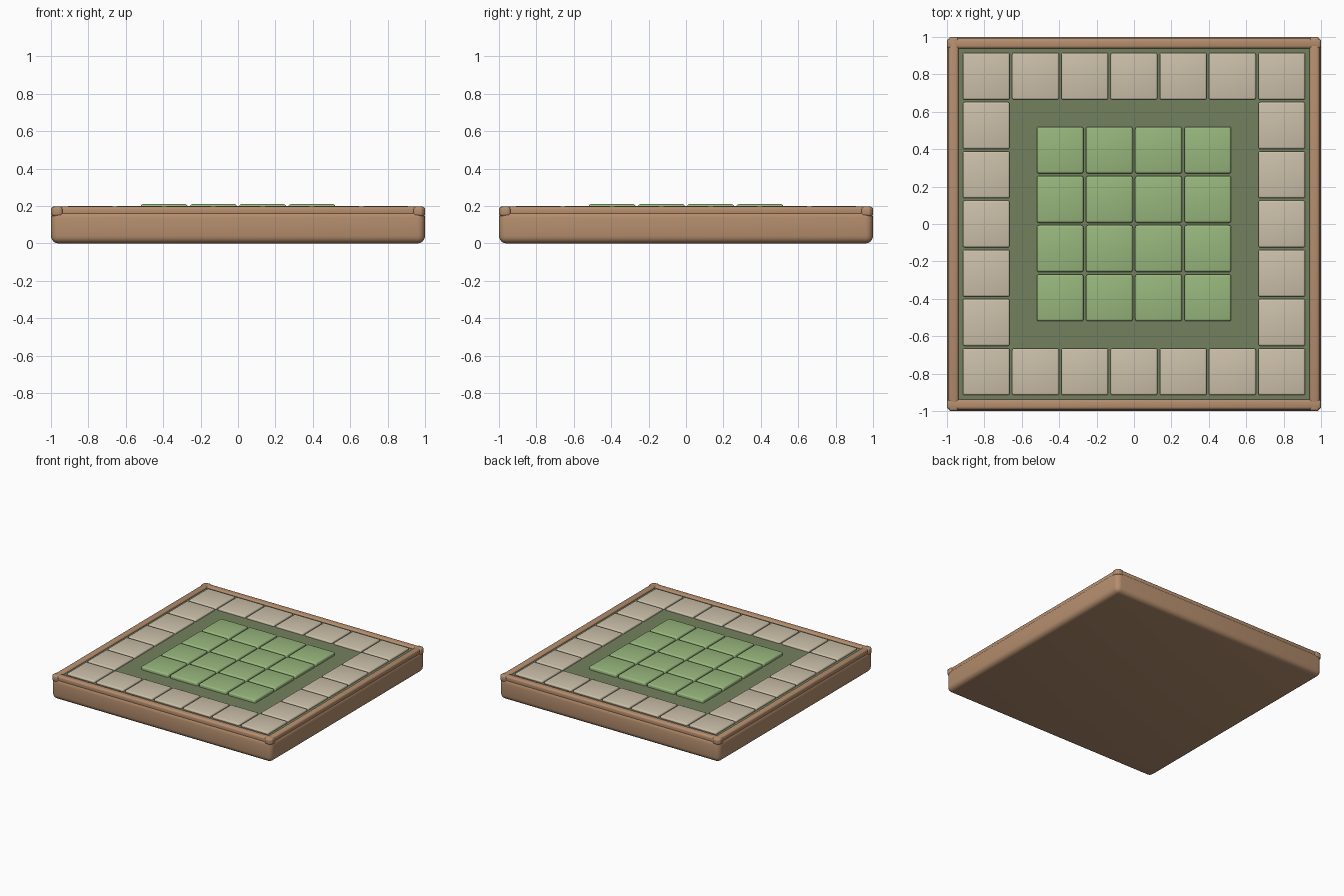
import bpy, math

if "Cube" in bpy.data.objects:
    bpy.data.objects.remove(bpy.data.objects["Cube"])


def material(name, rgb):
    m = bpy.data.materials.new(name)
    lin = [((c / 255 + 0.055) / 1.055) ** 2.4 for c in rgb]
    m.diffuse_color = (*lin, 1)
    m.use_nodes = True
    m.node_tree.nodes["Principled BSDF"].inputs["Base Color"].default_value = m.diffuse_color
    return m


wood = material("brown_wood", (181, 142, 110))
moss = material("dark_green", (114, 128, 94))
stone = material("cream_stone", (204, 192, 170))
grass = material("light_green", (152, 183, 125))


def block(name, x, y, z0, z1, sx, sy, mat, bevel, segments=3):
    """Rounded box centred on x, y between heights z0 and z1."""
    bpy.ops.mesh.primitive_cube_add(size=1, location=(x, y, (z0 + z1) / 2))
    ob = bpy.context.object
    ob.name = name
    ob.scale = (sx, sy, z1 - z0)
    bpy.ops.object.transform_apply(location=False, rotation=False, scale=True)
    ob.data.materials.append(mat)
    if bevel:
        mod = ob.modifiers.new("round_edges", "BEVEL")
        mod.width = bevel
        mod.segments = segments
        bpy.ops.object.modifier_apply(modifier=mod.name)
        bpy.ops.object.shade_smooth_by_angle(angle=math.radians(40))
    return ob


# Tray base and floor panel
block("base", 0, 0, 0, 0.178, 2, 2, wood, 0.04, 4)
block("floor", 0, 0, 0.15, 0.184, 1.88, 1.88, moss, 0)

# Four rim rails, crossing at the corners
for s, side in ((-1, "low"), (1, "high")):
    block(f"rail_x_{side}", 0, s * 0.965, 0.145, 0.197, 2, 0.054, wood, 0.014)
    block(f"rail_y_{side}", s * 0.965, 0, 0.145, 0.197, 0.054, 2, wood, 0.014)

# 7 x 7 tile grid: stone border, empty ring, raised grass centre offset by half a tile
pitch, size = 0.2633, 0.25
for i in range(7):
    for j in range(7):
        if i in (0, 6) or j in (0, 6):
            block("border_tile", (i - 3) * pitch, (j - 3) * pitch,
                  0.165, 0.2, size, size, stone, 0.01)
for i in range(4):
    for j in range(4):
        block("grass_tile", (i - 1.5) * pitch, (j - 1.5) * pitch,
              0.165, 0.21, size, size, grass, 0.012)
